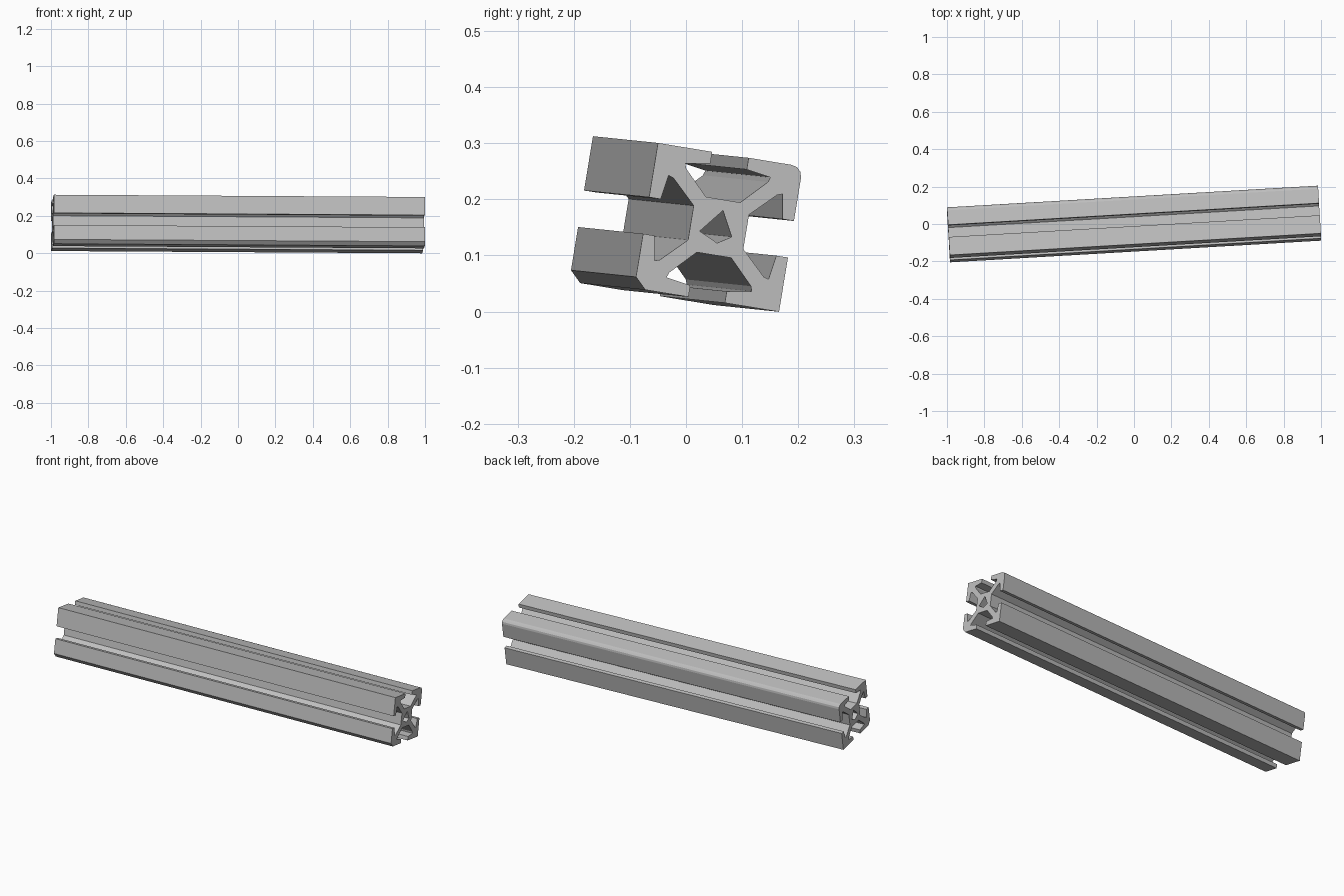
import bpy, bmesh, math
from mathutils import Vector, Matrix

cube = bpy.data.objects.get("Cube")
if cube:
    bpy.data.objects.remove(cube, do_unlink=True)

HALF = 0.131        # half the width of the square section
LENGTH = 1.987
RADIUS = 0.02

# One colour for the whole bar
metal = bpy.data.materials.new("light grey metal")
metal.use_nodes = True
colour = (0.52, 0.52, 0.52, 1)
metal.diffuse_color = colour
metal.node_tree.nodes["Principled BSDF"].inputs["Base Color"].default_value = colour


def corner(segments):
    """Upper left corner: sharp for 0 segments, otherwise chamfered or rounded."""
    if segments == 0:
        return [(-HALF, HALF)]
    c = HALF - RADIUS
    angles = [math.pi / 2 * (1 + i / segments) for i in range(segments + 1)]
    return [(-c + RADIUS * math.cos(a), c + RADIUS * math.sin(a)) for a in angles]


# Section: one T slot per side, turned around the centre
half_slot = [(0.033, HALF), (0.033, 0.110), (0.077, 0.103), (0.074, 0.094), (0.031, 0.05)]
slot = half_slot + [(-x, y) for x, y in reversed(half_slot)]
outline = []
for side, segments in enumerate((0, 1, 0, 3)):
    turn = Matrix.Rotation(side * math.pi / 2, 2)
    outline += [turn @ Vector(p) for p in slot + corner(segments)]

# Central bore
bore = [(-0.032, -0.012), (0.003, 0.031), (0.026, -0.013), (0.002, -0.028)]

# Fill the section and extrude it along the bar
bm = bmesh.new()
for loop in (outline, bore):
    verts = [bm.verts.new((-LENGTH / 2, p[0], p[1])) for p in loop]
    for i, v in enumerate(verts):
        bm.edges.new((v, verts[i - 1]))
bmesh.ops.triangle_fill(bm, edges=bm.edges[:], use_beauty=True)
ends = bmesh.ops.extrude_face_region(bm, geom=bm.faces[:], use_keep_orig=True)
moved = [g for g in ends["geom"] if isinstance(g, bmesh.types.BMVert)]
bmesh.ops.translate(bm, verts=moved, vec=(LENGTH, 0, 0))
bmesh.ops.recalc_face_normals(bm, faces=bm.faces[:])

mesh = bpy.data.meshes.new("slotted_bar")
bm.to_mesh(mesh)
bm.free()
mesh.materials.append(metal)
bar = bpy.data.objects.new("slotted_bar", mesh)
bpy.context.collection.objects.link(bar)

# Tilted pose of the bar
along = Vector((1.984, 0.116, -0.012)).normalized()
up = Vector((0, 0.162, 0.987))
up = (up - along * up.dot(along)).normalized()
across = up.cross(along)
pose = Matrix((along, across, up)).transposed().to_4x4()
pose.translation = (0, 0, 0.156)
bar.matrix_world = pose
